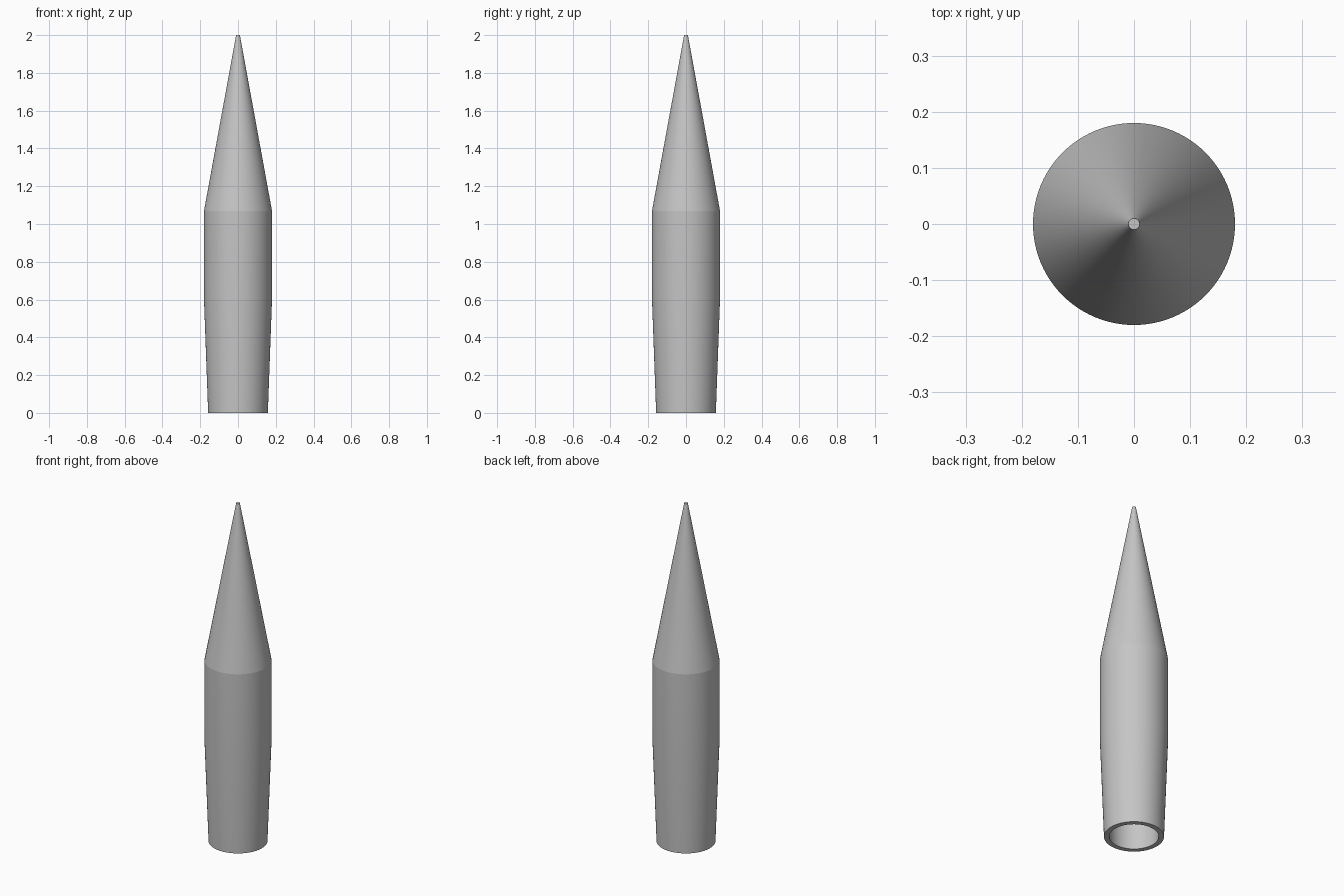
import bpy
import bmesh
from math import tau

cube = bpy.data.objects.get("Cube")
if cube:
    bpy.data.objects.remove(cube)

SIDES = 96

# One grey for the whole body
grey = bpy.data.materials.new("plain_grey")
grey.use_nodes = True
colour = (0.56, 0.56, 0.56, 1)
grey.diffuse_color = colour
grey.node_tree.nodes["Principled BSDF"].inputs["Base Color"].default_value = colour


def lathe(name, profile):
    """Spin a (radius, height) profile around the z axis."""
    bm = bmesh.new()
    points = [bm.verts.new((r, 0, z)) for r, z in profile]
    edges = [bm.edges.new(pair) for pair in zip(points, points[1:])]
    bmesh.ops.spin(bm, geom=points + edges, cent=(0, 0, 0), axis=(0, 0, 1),
                   angle=tau, steps=SIDES, use_merge=True)
    bmesh.ops.remove_doubles(bm, verts=bm.verts, dist=0.0001)
    bmesh.ops.recalc_face_normals(bm, faces=bm.faces)
    mesh = bpy.data.meshes.new(name)
    bm.to_mesh(mesh)
    bm.free()
    mesh.materials.append(grey)
    obj = bpy.data.objects.new(name, mesh)
    bpy.context.collection.objects.link(obj)
    return obj


# Outer skin from the tip down, round the rim, then up the hollow bore
outer = [(0, 2), (0.01, 2), (0.18, 1.07), (0.18, 0.6), (0.158, 0)]
bore = [(0.13, 0), (0.15, 0.6), (0.15, 1.07), (0, 1.89)]
body = lathe("pointed_hollow_body", outer + bore)

# Smooth round the body, crisp at the shoulder, tip and rim
bpy.context.view_layer.objects.active = body
body.select_set(True)
bpy.ops.object.shade_smooth_by_angle(angle=0.15)
